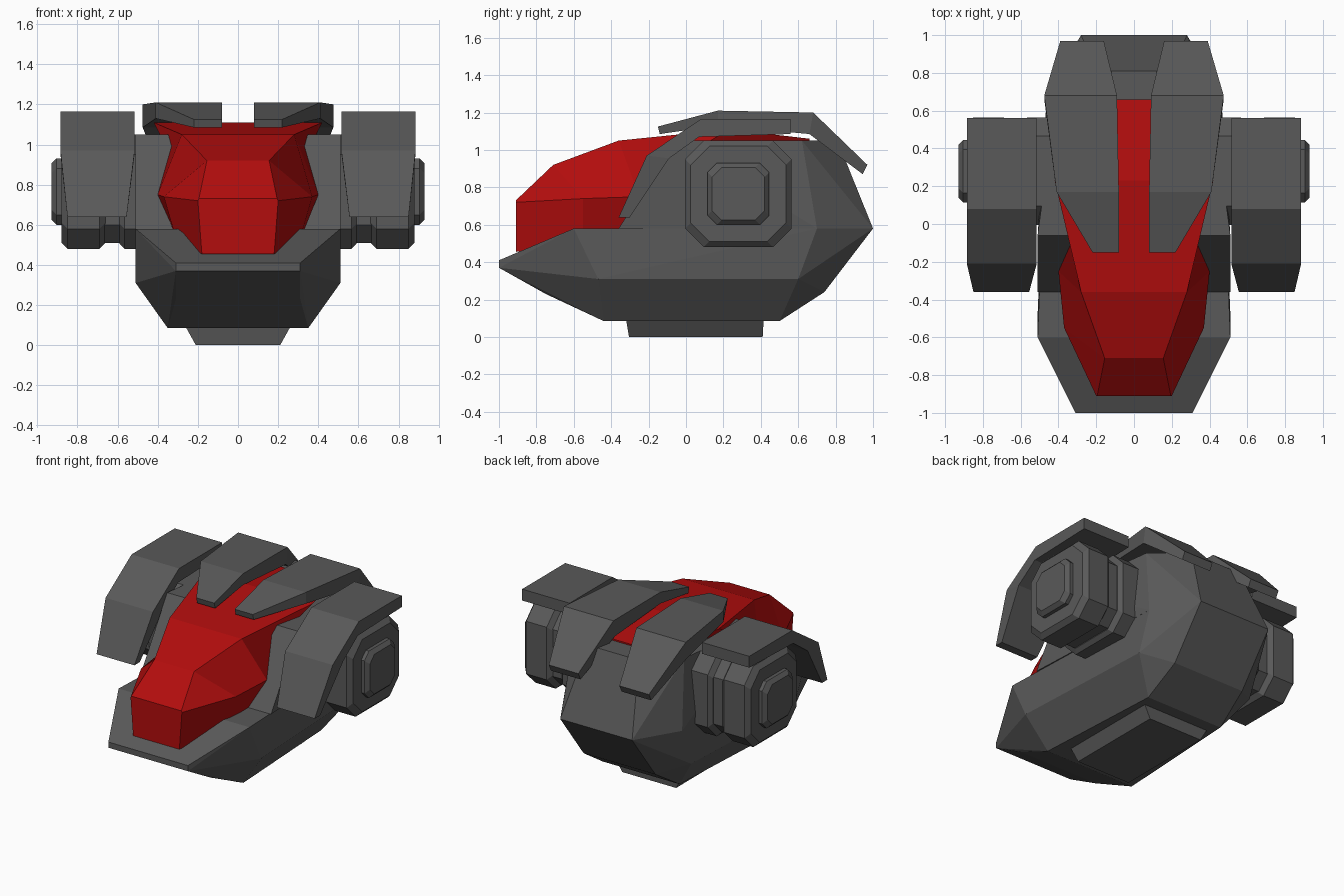
import bpy, bmesh
from mathutils import Vector

cube = bpy.data.objects.get("Cube")
if cube:
    bpy.data.objects.remove(cube, do_unlink=True)


def material(name, color):
    m = bpy.data.materials.new(name)
    m.use_nodes = True
    m.diffuse_color = color
    m.node_tree.nodes["Principled BSDF"].inputs["Base Color"].default_value = color
    return m


GREY = material("dark grey armour", (0.1, 0.1, 0.1, 1))
RED = material("red canopy paint", (0.45, 0.004, 0.004, 1))


def finish(name, bm, mat, mirror=False):
    bmesh.ops.recalc_face_normals(bm, faces=bm.faces)
    mesh = bpy.data.meshes.new(name)
    bm.to_mesh(mesh)
    bm.free()
    mesh.materials.append(mat)
    ob = bpy.data.objects.new(name, mesh)
    bpy.context.collection.objects.link(ob)
    if mirror:
        ob.modifiers.new("Mirror", 'MIRROR').use_mirror_merge = False
    return ob


def convex(name, half, mat):
    """Symmetric convex solid from the corners of its left half."""
    bm = bmesh.new()
    for x, y, z in half:
        for s in (1, -1):
            bm.verts.new((s * x, y, z))
    bmesh.ops.convex_hull(bm, input=bm.verts)
    bmesh.ops.dissolve_limit(bm, angle_limit=0.03, verts=bm.verts, edges=bm.edges)
    return finish(name, bm, mat)


def loft(name, rings, mat, mirror=False):
    """Skin a row of closed rings and cap both ends."""
    bm = bmesh.new()
    rows = [[bm.verts.new(p) for p in ring] for ring in rings]
    n = len(rows[0])
    for a, b in zip(rows, rows[1:]):
        for i in range(n):
            j = (i + 1) % n
            bm.faces.new((a[i], a[j], b[j], b[i]))
    bm.faces.new(rows[0])
    bm.faces.new(rows[-1])
    return finish(name, bm, mat, mirror)


def strip(name, sections):
    """Mirrored armour plate: (inner x, outer x, top (y, z), underside (y, z))."""
    rings = [[(x0, *top), (x1, *top), (x1, *low), (x0, *low)]
             for x0, x1, top, low in sections]
    return loft(name, rings, GREY, True)


def octagon(x, radius_y, radius_z, cut, center=(0.28, 0.765)):
    cy, cz = center
    a, b = radius_y, radius_z
    pts = [(a, b - cut), (a - cut, b), (cut - a, b), (-a, b - cut),
           (-a, cut - b), (cut - a, -b), (a - cut, -b), (a, cut - b)]
    return [(x, cy + y, cz + z) for y, z in pts]


def slab(name, x0, x1, r, cut, bevel):
    """Mirrored octagonal slab with chamfered rims."""
    steps = [(x0, r - bevel), (x0 + bevel, r), (x1 - bevel, r), (x1, r - bevel)]
    return loft(name, [octagon(x, q, q, cut) for x, q in steps], GREY, True)


# Lower hull with a sloping front deck
convex("lower_hull", [
    (0.31, -1, 0.41), (0.31, -1, 0.37), (0.51, -0.6, 0.58),
    (0.31, -0.75, 0.23), (0.51, -0.47, 0.31), (0.35, -0.44, 0.085),
    (0.30, 0.5, 0.085), (0.46, 0.6, 0.31), (0.28, 0.74, 0.24),
    (0.46, 0.7, 0.58), (0.28, 1, 0.58)], GREY)

# Upper hull behind the canopy
convex("upper_hull", [
    (0.51, -0.36, 0.58), (0.51, -0.06, 1.05), (0.46, 0.7, 0.58),
    (0.42, 0.62, 1.05), (0.28, 1, 0.58), (0.2, 0.81, 1.05)], GREY)

# Foot under the hull
convex("base_block", [
    (0.26, -0.32, 0.09), (0.26, 0.415, 0.09),
    (0.21, -0.305, 0), (0.21, 0.41, 0)], GREY)

# Canopy: lower, waist and roof corners of each ring
canopy = [
    ((0.18, -0.91, 0.455), (0.2, -0.91, 0.72), (0.195, -0.91, 0.73)),
    ((0.30, -0.55, 0.50), (0.37, -0.55, 0.74), (0.155, -0.71, 0.92)),
    ((0.32, -0.25, 0.55), (0.4, -0.25, 0.75), (0.28, -0.36, 1.05)),
    ((0.33, 0.0, 0.60), (0.35, 0.0, 0.97), (0.42, 0.23, 1.11)),
    ((0.28, 0.66, 0.60), (0.28, 0.66, 1.0), (0.28, 0.66, 1.06)),
]
loft("canopy", [list(r) + [(-x, y, z) for x, y, z in reversed(r)] for r in canopy], RED)

# Roof plates over the canopy
strip("roof_plate", [
    (0.08, 0.22, (-0.15, 1.125), (-0.14, 1.085)),
    (0.08, 0.41, (0.17, 1.21), (0.17, 1.13)),
    (0.09, 0.475, (0.68, 1.2), (0.66, 1.085)),
    (0.16, 0.39, (0.97, 0.92), (0.945, 0.87))])

# Curved guards over the side pods
strip("pod_guard", [
    (0.555, 0.85, (-0.36, 0.64), (-0.3, 0.64)),
    (0.515, 0.885, (-0.21, 0.97), (-0.09, 0.955)),
    (0.515, 0.885, (0.08, 1.165), (0.07, 1.07)),
    (0.515, 0.885, (0.56, 1.165), (0.56, 1.085))])

# Side pods: inner slab, recessed joint, outer slab and cap
slab("pod_inner_slab", 0.38, 0.59, 0.285, 0.1, 0.025)
slab("pod_joint", 0.55, 0.70, 0.255, 0.09, 0.005)
slab("pod_outer_slab", 0.66, 0.88, 0.285, 0.1, 0.03)
slab("pod_cap", 0.85, 0.93, 0.165, 0.05, 0.025)
